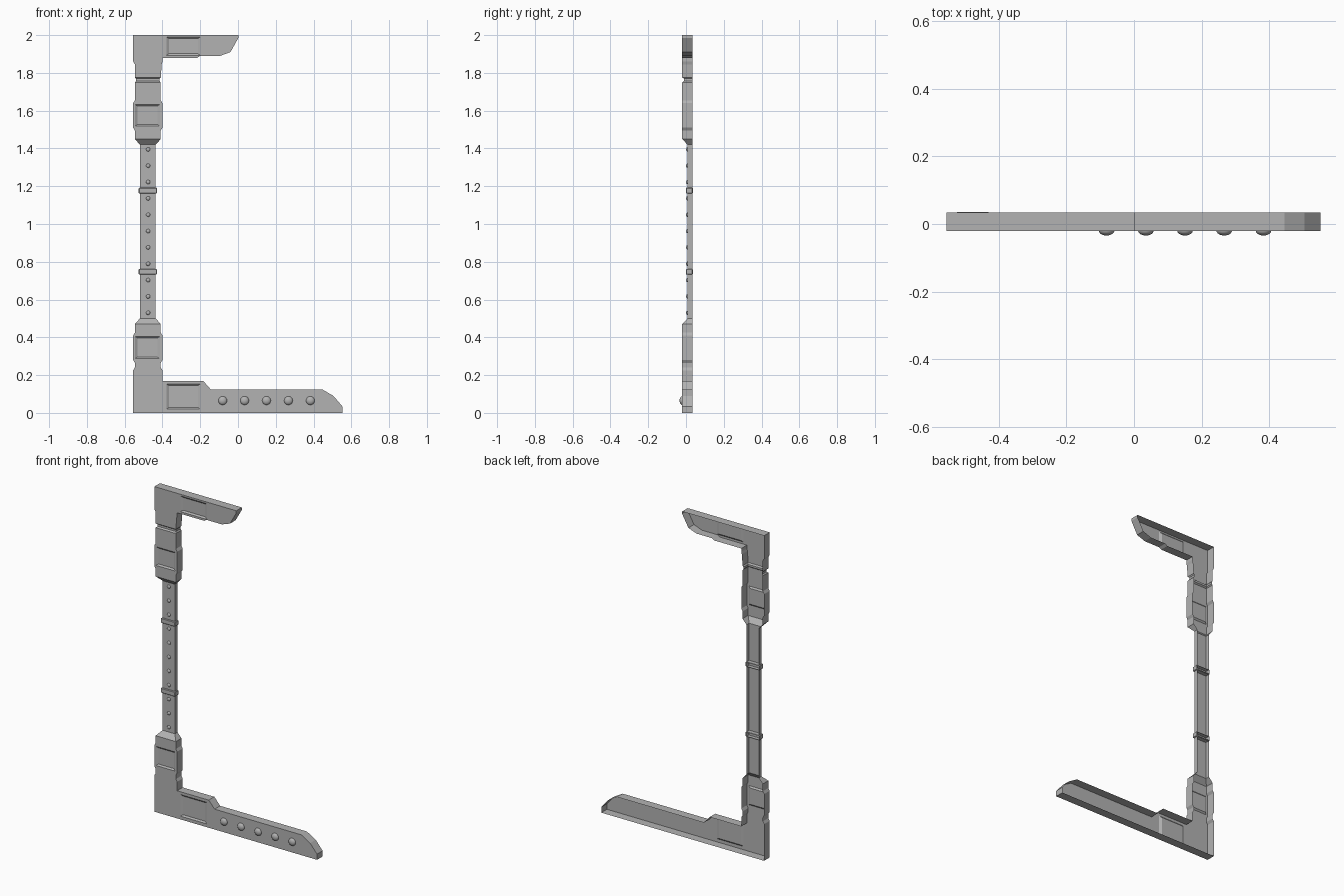
import bpy, bmesh, math
from mathutils import Matrix

if "Cube" in bpy.data.objects:
    bpy.data.objects.remove(bpy.data.objects["Cube"])

FRONT, BACK, BAR_FRONT = -0.02, 0.034, 0.008
CX = -0.4775          # centre line of the upright

grey = bpy.data.materials.new("plain grey")
grey.diffuse_color = (0.45, 0.45, 0.45, 1)
grey.use_nodes = True
grey.node_tree.nodes["Principled BSDF"].inputs["Base Color"].default_value = grey.diffuse_color


def finish(name, bm, smooth=False):
    """Orient the open shell outwards and turn it into an object."""
    bmesh.ops.recalc_face_normals(bm, faces=bm.faces[:])
    if sum(f.normal.y * f.calc_area() for f in bm.faces) > 0:
        bmesh.ops.reverse_faces(bm, faces=bm.faces[:])
    mesh = bpy.data.meshes.new(name)
    bm.to_mesh(mesh)
    bm.free()
    mesh.materials.append(grey)
    for p in mesh.polygons:
        p.use_smooth = smooth
    ob = bpy.data.objects.new(name, mesh)
    bpy.context.collection.objects.link(ob)
    return ob


def shell(name, outline, panels, open_z):
    """Front plate with recessed panels and side walls, open at the back."""
    bm = bmesh.new()

    def loop(pts, y):
        return [bm.verts.new((x, y, z)) for x, z in pts]

    def ring(vs):
        return [bm.edges.new((vs[i], vs[(i + 1) % len(vs)])) for i in range(len(vs))]

    front = loop(outline, FRONT)
    edges = ring(front)
    holes = []
    for x0, x1, z0, z1 in panels:
        hole = loop([(x0, z0), (x1, z0), (x1, z1), (x0, z1)], FRONT)
        edges += ring(hole)
        holes.append((hole, x0, x1, z0, z1))
    bmesh.ops.triangle_fill(bm, use_beauty=True, edges=edges, normal=(0, -1, 0))
    # recessed panels with sloped borders
    for hole, x0, x1, z0, z1 in holes:
        s, t = 0.013, 0.009
        floor = loop([(x0 + s, z0 + t), (x1 - s, z0 + t),
                      (x1 - s, z1 - t), (x0 + s, z1 - t)], FRONT + 0.008)
        for i in range(4):
            j = (i + 1) % 4
            bm.faces.new((hole[i], hole[j], floor[j], floor[i]))
        bm.faces.new(floor)
    # side walls, left open where the next section joins
    back = loop(outline, BACK)
    for i in range(len(outline)):
        j = (i + 1) % len(outline)
        if outline[i][1] == outline[j][1] and outline[i][1] in open_z:
            continue
        bm.faces.new((front[i], front[j], back[j], back[i]))
    return finish(name, bm)


def channel(name, sections):
    """Three-sided channel lofted through (z, half width, front y)."""
    bm = bmesh.new()
    rows = [[bm.verts.new(p) for p in ((CX - w, BACK, z), (CX - w, y, z),
                                       (CX + w, y, z), (CX + w, BACK, z))]
            for z, w, y in sections]
    for a, b in zip(rows, rows[1:]):
        for k in range(3):
            bm.faces.new((a[k], a[k + 1], b[k + 1], b[k]))
    return finish(name, bm)


def rivet(name, x, z, y, radius, height):
    """Flattened half dome facing the front."""
    bm = bmesh.new()
    bmesh.ops.create_uvsphere(bm, u_segments=16, v_segments=10, radius=1)
    bmesh.ops.delete(bm, geom=[v for v in bm.verts if v.co.z < -0.01], context='VERTS')
    m = (Matrix.Translation((x, y, z)) @ Matrix.Rotation(math.pi / 2, 4, 'X')
         @ Matrix.Diagonal((radius, radius, height, 1)))
    bm.transform(m)
    return finish(name, bm, True)


def band(name, z):
    """Clasp around the bar, wrapped on all sides."""
    bm = bmesh.new()
    bmesh.ops.create_cube(bm, size=1)
    bm.transform(Matrix.Translation((CX, 0.018, z)) @ Matrix.Diagonal((0.096, 0.036, 0.03, 1)))
    bmesh.ops.bevel(bm, geom=[e for e in bm.edges], offset=0.003, segments=1, affect='EDGES')
    # keep the band hollow at the back like the bar
    bm.normal_update()
    bmesh.ops.delete(bm, geom=[f for f in bm.faces if f.normal.y > 0.9], context='FACES')
    return finish(name, bm)


L, R = -0.555, -0.40          # wide edges of the upright
l, r = -0.546, -0.409         # notched edges
HALF = (r - l) / 2

# lower corner with the long foot arm
shell("lower_arm", [
    (L, 0), (0.552, 0), (0.552, 0.035), (0.505, 0.09), (0.445, 0.125),
    (-0.145, 0.125), (-0.185, 0.17), (R, 0.17), (R, 0.225), (r, 0.24),
    (r, 0.265), (R, 0.28), (R, 0.41), (r, 0.425), (r, 0.47),
    (l, 0.47), (l, 0.425), (L, 0.41), (L, 0.28), (l, 0.265), (l, 0.24), (L, 0.225)],
    [(-0.545, -0.414, 0.287, 0.405), (-0.378, -0.20, 0.02, 0.153)], {0.47})

# upper corner with the short arm
shell("upper_arm", [
    (L, 2), (0.002, 2), (0.002, 1.985), (-0.04, 1.91), (-0.095, 1.89),
    (-0.2, 1.89), (-0.215, 1.88), (R, 1.88), (R, 1.865), (R, 1.86), (r + 0.005, 1.845),
    (r, 1.776), (l, 1.776), (l, 1.845), (L, 1.86)],
    [(-0.378, -0.20, 1.893, 1.99)], {1.776})

# sleeve below the upper corner
shell("upper_sleeve", [
    (l, 1.45), (r, 1.45), (r, 1.495), (R, 1.51), (R, 1.64), (r, 1.655),
    (r, 1.75), (l, 1.75), (l, 1.655), (L, 1.64), (L, 1.51), (l, 1.495)],
    [(-0.545, -0.414, 1.518, 1.633)], {1.45, 1.75})

# groove, tapers and slim bar
channel("groove", [(1.75, HALF, FRONT), (1.757, HALF - 0.006, FRONT + 0.009),
                   (1.769, HALF - 0.006, FRONT + 0.009), (1.776, HALF, FRONT)])
channel("lower_taper", [(0.47, HALF, FRONT), (0.50, 0.042, BAR_FRONT)])
channel("upper_taper", [(1.42, 0.042, BAR_FRONT), (1.45, HALF, FRONT)])
channel("slim_bar", [(0.50, 0.042, BAR_FRONT), (1.42, 0.042, BAR_FRONT)])

for i, z in enumerate((0.747, 1.177)):
    band(f"bar_band_{i + 1}", z)

# rivets on the bar and on the foot arm
for i in range(11):
    rivet(f"bar_rivet_{i + 1}", CX + 0.002, 0.53 + 0.0865 * i, BAR_FRONT, 0.011, 0.007)
for i in range(5):
    rivet(f"arm_rivet_{i + 1}", -0.081 + 0.116 * i, 0.065, FRONT, 0.023, 0.014)
